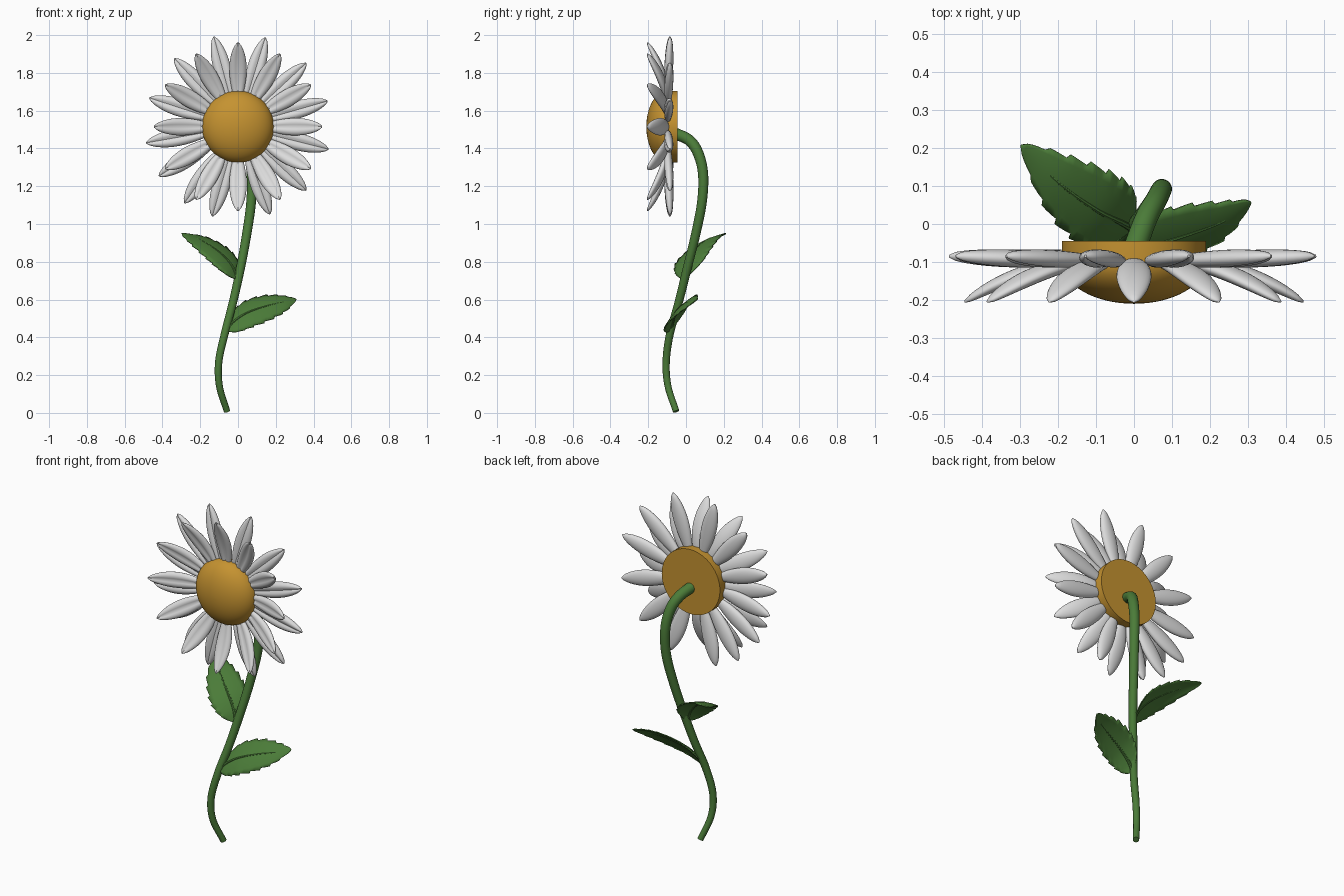
import bpy, bmesh
from math import sin, cos, pi, exp, radians
from mathutils import Vector

if "Cube" in bpy.data.objects:
    bpy.data.objects.remove(bpy.data.objects["Cube"], do_unlink=True)


def material(name, rgb):
    m = bpy.data.materials.new(name)
    m.use_nodes = True
    m.diffuse_color = (*rgb, 1)
    bsdf = m.node_tree.nodes["Principled BSDF"]
    bsdf.inputs["Base Color"].default_value = (*rgb, 1)
    bsdf.inputs["Roughness"].default_value = 0.7
    return m


WHITE = material("petal white", (0.72, 0.72, 0.72))
YELLOW = material("disk yellow", (0.56, 0.29, 0.03))
GREEN = material("stem green", (0.07, 0.2, 0.04))
HEAD = Vector((0, 0, 1.515))


def loft(name, rows, mat, closed=True, angle=40):
    """Skin a list of point rows; closed rows become a capped tube."""
    bm = bmesh.new()
    grid = [[bm.verts.new(p) for p in row] for row in rows]
    n = len(rows[0])
    for a, b in zip(grid, grid[1:]):
        for i in range(n if closed else n - 1):
            j = (i + 1) % n
            bm.faces.new((a[i], a[j], b[j], b[i]))
    if closed:
        bm.faces.new(grid[0])
        bm.faces.new(grid[-1])
    bmesh.ops.recalc_face_normals(bm, faces=bm.faces)
    me = bpy.data.meshes.new(name)
    bm.to_mesh(me)
    bm.free()
    me.materials.append(mat)
    me.shade_smooth()
    me.set_sharp_from_angle(angle=radians(angle))
    return place(name, me)


def place(name, me):
    ob = bpy.data.objects.new(name, me)
    bpy.context.collection.objects.link(ob)
    return ob


def smooth_path(points, s):
    """Point at 0..1 on a smooth path through the given points."""
    pts = [Vector(p) for p in points]
    pts = [2 * pts[0] - pts[1]] + pts + [2 * pts[-1] - pts[-2]]
    spans = len(pts) - 3
    k = min(int(s * spans), spans - 1)
    t = s * spans - k
    a, b, c, d = pts[k:k + 4]
    return 0.5 * (2 * b + (c - a) * t + (2 * a - 5 * b + 4 * c - d) * t**2
                  + (3 * b - a - 3 * c + d) * t**3)


def tube(name, points, r0, r1, side, end=1.0, steps=40, sides=14):
    rows = []
    for i in range(steps + 1):
        s = end * i / steps
        p = smooth_path(points, s)
        tan = smooth_path(points, min(s + .01, 1)) - smooth_path(points, max(s - .01, 0))
        u = tan.cross(Vector(side)).normalized()
        v = tan.cross(u).normalized()
        r = r0 + (r1 - r0) * i / steps
        rows.append([p + r * (cos(2 * pi * k / sides) * u + sin(2 * pi * k / sides) * v)
                     for k in range(sides)])
    return loft(name, rows, GREEN)


# Flower disk: flat back, short rim, domed front
profile = [(0.19, -0.045)] + [(0.19 * cos(a * pi / 32), -0.1 - 0.11 * sin(a * pi / 32))
                              for a in range(16)] + [(0.002, -0.21)]
loft("flower_disk", [[HEAD + Vector((r * cos(k * pi / 32), y, r * sin(k * pi / 32)))
                      for k in range(64)] for r, y in profile], YELLOW)


# Petals: rounded back, grooved front, repeated around the disk
def petal_ring(name, angles, length, root_y, lean, thick):
    rows, steps, sides = [], 24, 24
    for i in range(steps + 1):
        s = 0.01 + 0.987 * i / steps
        shape = sin(pi * s**1.3) ** 0.6
        row = []
        for k in range(sides):
            a = 2 * pi * k / sides
            n = thick * shape**0.7 * sin(a)
            if n > 0:
                n *= 1 - 0.5 * exp(-(cos(a) / 0.3) ** 2)
            row.append((0.1 + (length - 0.1) * s, root_y - lean * s**2 - n,
                        0.046 * shape * cos(a)))
        rows.append(row)
    first = loft(name, rows, WHITE, angle=50)
    for i, deg in enumerate(angles):
        ob = first if i == 0 else place(name, first.data)
        ob.location = HEAD
        ob.rotation_euler.y = -radians(deg)


petal_ring("front_petal", [30 * i for i in range(12)], 0.447, -0.1, 0.105, 0.022)
petal_ring("back_petal", [16, 43, 73, 105, 133, 162, 190, 212, 235, 254, 290, 317, 346],
           0.495, -0.097, -0.012, 0.025)

# Stem, bending over into the back of the disk
tube("stem", [(-.058, -.052, .008), (-.098, -.095, .14), (-.102, -.105, .27),
              (-.07, -.085, .42), (-.028, -.04, .58), (.012, .005, .76),
              (.045, .05, .94), (.07, .085, 1.12), (.072, .09, 1.27),
              (.058, .062, 1.38), (.032, .015, 1.445), (.004, -.06, 1.48)],
     0.017, 0.031, (1, -1, 0), steps=70, sides=20)


# Leaves: arched blades with toothed edges and a raised midrib
def leaf(name, points, half, teeth=9):
    rows, per, half = [], 4, Vector(half)
    steps = teeth * per
    for i in range(steps + 1):
        s = i / steps
        p = smooth_path(points, s)
        tan = smooth_path(points, min(s + .02, 1)) - smooth_path(points, max(s - .02, 0))
        tan.normalize()
        up = tan.cross(half).normalized()
        up *= 1 if up.z > 0 else -1
        tooth = (i % per) / (per - 1)
        width = max(sin(pi * s**0.9), 0) ** 0.8 + 0.01
        row = []
        for k in range(-4, 5):
            t = k / 4
            edge = tooth if abs(k) == 4 else 0.5
            row.append(p + half * t * width * (0.95 + 0.12 * edge)
                       + tan * 0.012 * (edge - 0.5) * width
                       - up * 0.014 * t * t * width)
        rows.append(row)
    blade = loft(name, rows, GREEN, closed=False)
    mod = blade.modifiers.new("thickness", "SOLIDIFY")
    mod.thickness = 0.006
    mod.offset = 0
    tube(name + "_midrib", points, 0.011, 0.004, half, end=0.8, sides=8)


leaf("left_leaf", [(-.06, -.08, .44), (-.02, -.07, .485), (.05, -.055, .53),
                   (.15, -.025, .565), (.24, .01, .585), (.308, .058, .6)],
     (-.02, .066, .066))
leaf("right_leaf", [(-.005, -.012, .71), (-.035, .005, .78), (-.1, .038, .85),
                    (-.2, .11, .915), (-.298, .208, .95)],
     (.05, .085, .03))
